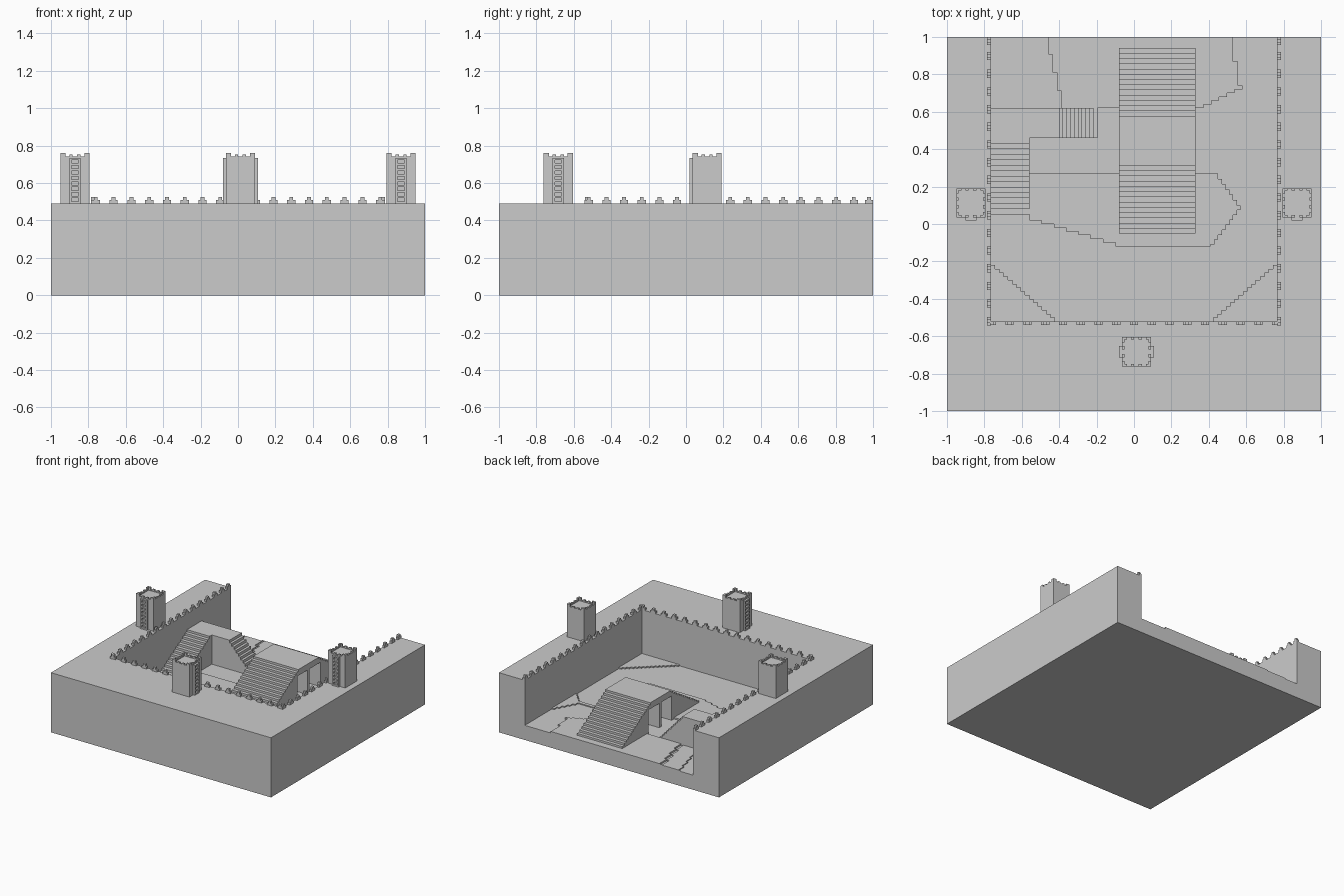
import bpy, bmesh

if "Cube" in bpy.data.objects:
    bpy.data.objects.remove(bpy.data.objects["Cube"])

FLOOR, TOP, DECK = 0.12, 0.49, 0.37


def finish(name, bm):
    bmesh.ops.recalc_face_normals(bm, faces=bm.faces)
    me = bpy.data.meshes.new(name)
    bm.to_mesh(me)
    bm.free()
    ob = bpy.data.objects.new(name, me)
    bpy.context.collection.objects.link(ob)
    return ob


def add_box(bm, x0, x1, y0, y1, z0, z1):
    vs = bmesh.ops.create_cube(bm, size=1)["verts"]
    for v in vs:
        v.co = ((x0 + x1) / 2 + v.co.x * (x1 - x0),
                (y0 + y1) / 2 + v.co.y * (y1 - y0),
                (z0 + z1) / 2 + v.co.z * (z1 - z0))


def box(name, *dims):
    bm = bmesh.new()
    add_box(bm, *dims)
    return finish(name, bm)


def prism(name, pts, axis, a, b):
    """Extrude a 2D outline along the named axis from a to b."""
    place = {"x": lambda p, t: (t, p[0], p[1]),
             "y": lambda p, t: (p[0], t, p[1]),
             "z": lambda p, t: (p[0], p[1], t)}[axis]
    bm = bmesh.new()
    lo = [bm.verts.new(place(p, a)) for p in pts]
    hi = [bm.verts.new(place(p, b)) for p in pts]
    bm.faces.new(lo)
    bm.faces.new(hi)
    n = len(pts)
    for i in range(n):
        bm.faces.new((lo[i], lo[(i + 1) % n], hi[(i + 1) % n], hi[i]))
    return finish(name, bm)


def climb(u0, z0, u1, z1, n):
    """Stair outline rising from (u0, z0) to (u1, z1)."""
    out = []
    for i in range(n):
        u = u0 + (u1 - u0) * i / n
        out += [(u, z0 + (z1 - z0) * i / n), (u, z0 + (z1 - z0) * (i + 1) / n)]
    return out


def jagged(pts, cell=0.02):
    """Replace slanted sides of an outline by small right-angled steps."""
    out = []
    for (x0, y0), (x1, y1) in zip(pts, pts[1:] + pts[:1]):
        dx, dy = x1 - x0, y1 - y0
        n = max(1, round(min(abs(dx), abs(dy)) / cell))
        out.append((x0, y0))
        if abs(dx) < 1e-6 or abs(dy) < 1e-6:
            continue
        for i in range(n):
            xa = x0 + dx * (i + 1) / n
            out.append((xa, y0 + dy * i / n))
            if i < n - 1:
                out.append((xa, y0 + dy * (i + 1) / n))
    return out


# ground block with sunken courtyard open at the back
block = box("ground_block", -1, 1, -1, 1, 0, TOP)
cutter = box("courtyard_cutter", -0.765, 0.765, -0.52, 1.2, FLOOR, 1)
cutter.hide_render = True
mod = block.modifiers.new("courtyard", "BOOLEAN")
mod.operation = "DIFFERENCE"
mod.solver = "EXACT"
mod.object = cutter
bpy.context.view_layer.objects.active = block
bpy.ops.object.modifier_apply(modifier=mod.name)
bpy.data.objects.remove(cutter)

# shallow floor terraces
terraces = {
    "back_terrace": ([(-0.48, 1), (-0.39, 0.62), (0.33, 0.62), (0.58, 0.74), (0.53, 1)], 0.013),
    "back_path": ([(-0.65, 1), (-0.55, 0.62), (-0.39, 0.62), (-0.48, 1)], 0.007),
    "front_terrace": ([(-0.56, 0.27), (-0.56, 0.02), (-0.1, -0.12), (0.41, -0.11),
                       (0.57, 0.1), (0.45, 0.27)], 0.012),
    "right_terrace": ([(0.33, 0.43), (0.66, 0.43), (0.765, 0.32), (0.765, 0.65),
                       (0.66, 0.46), (0.33, 0.46)], 0.008),
    "left_corner": ([(-0.765, -0.2), (-0.765, -0.52), (-0.4, -0.52)], 0.01),
    "right_corner": ([(0.765, -0.2), (0.765, -0.52), (0.4, -0.52)], 0.01),
}
for name, (pts, h) in terraces.items():
    prism(name, jagged(pts), "z", FLOOR - 0.01, FLOOR + h)

# main stair bridge with two passages underneath
base = FLOOR - 0.005
outline = climb(-0.08, base, 0.34, DECK, 15)
outline += climb(0.97, base, 0.55, DECK, 15)[::-1]
for far, near in ((0.60, 0.46), (0.43, 0.30)):
    outline += [(far, base), (far, 0.32), (near, 0.32), (near, base)]
prism("main_stair_bridge", outline, "x", -0.08, 0.33)

# side landing with one flight toward the middle and one toward the front
SIDE = 0.36
prism("side_landing", [(-0.765, base), (-0.765, SIDE), (-0.42, SIDE)]
      + climb(-0.195, base, -0.42, SIDE, 11)[::-1], "y", 0.46, 0.62)
prism("side_stair", climb(0.05, base, 0.46, SIDE, 14)
      + [(0.46, SIDE), (0.46, base)], "x", -0.765, -0.56)

# stepped merlons around the courtyard rim
bm = bmesh.new()


def merlon(x, y, along_x):
    for half, z0, z1 in ((0.022, TOP, 0.508), (0.01, 0.508, 0.525)):
        hx, hy = (half, 0.01) if along_x else (0.01, half)
        add_box(bm, x - hx, x + hx, y - hy, y + hy, z0, z1)


for i in range(17):
    merlon(-0.76 + 0.095 * i, -0.53, True)
    for s in (-1, 1):
        merlon(s * 0.775, min(-0.52 + 0.0945 * i, 0.978), False)
finish("rim_merlons", bm)


# square watch towers
def tower(name, cx, cy, ladder_sides):
    h, t = 0.078, 0.013
    bm = bmesh.new()
    add_box(bm, cx - h, cx + h, cy - h, cy + h, TOP, 0.735)

    def side_box(side, u0, u1, d0, d1, z0, z1):
        # u runs along the side, d is distance outward from the centre
        if side in "fb":
            s = -1 if side == "f" else 1
            ys = sorted((cy + s * d0, cy + s * d1))
            add_box(bm, cx + u0, cx + u1, *ys, z0, z1)
        else:
            s = -1 if side == "l" else 1
            xs = sorted((cx + s * d0, cx + s * d1))
            add_box(bm, *xs, cy + u0, cy + u1, z0, z1)

    for side in "fblr":
        side_box(side, -h, h, h - t, h, 0.735, 0.743)
        for u0, u1, z in ((-h, -0.05, 0.761), (0.05, h, 0.761),
                          (-0.03, -0.012, 0.752), (0.012, 0.03, 0.752)):
            side_box(side, u0, u1, h - t, h, 0.743, z)
    # ladder panels: two rails and rungs
    for side in ladder_sides:
        for u in (-0.03, 0.018):
            side_box(side, u, u + 0.012, h, h + 0.016, TOP, 0.735)
        for i in range(9):
            z = TOP + 0.0292 * i
            side_box(side, -0.018, 0.018, h, h + 0.016, z, min(z + 0.012, 0.735))
    finish(name, bm)


tower("left_tower", -0.872, 0.113, "f")
tower("right_tower", 0.872, 0.113, "f")
tower("front_tower", 0.013, -0.683, "lr")
